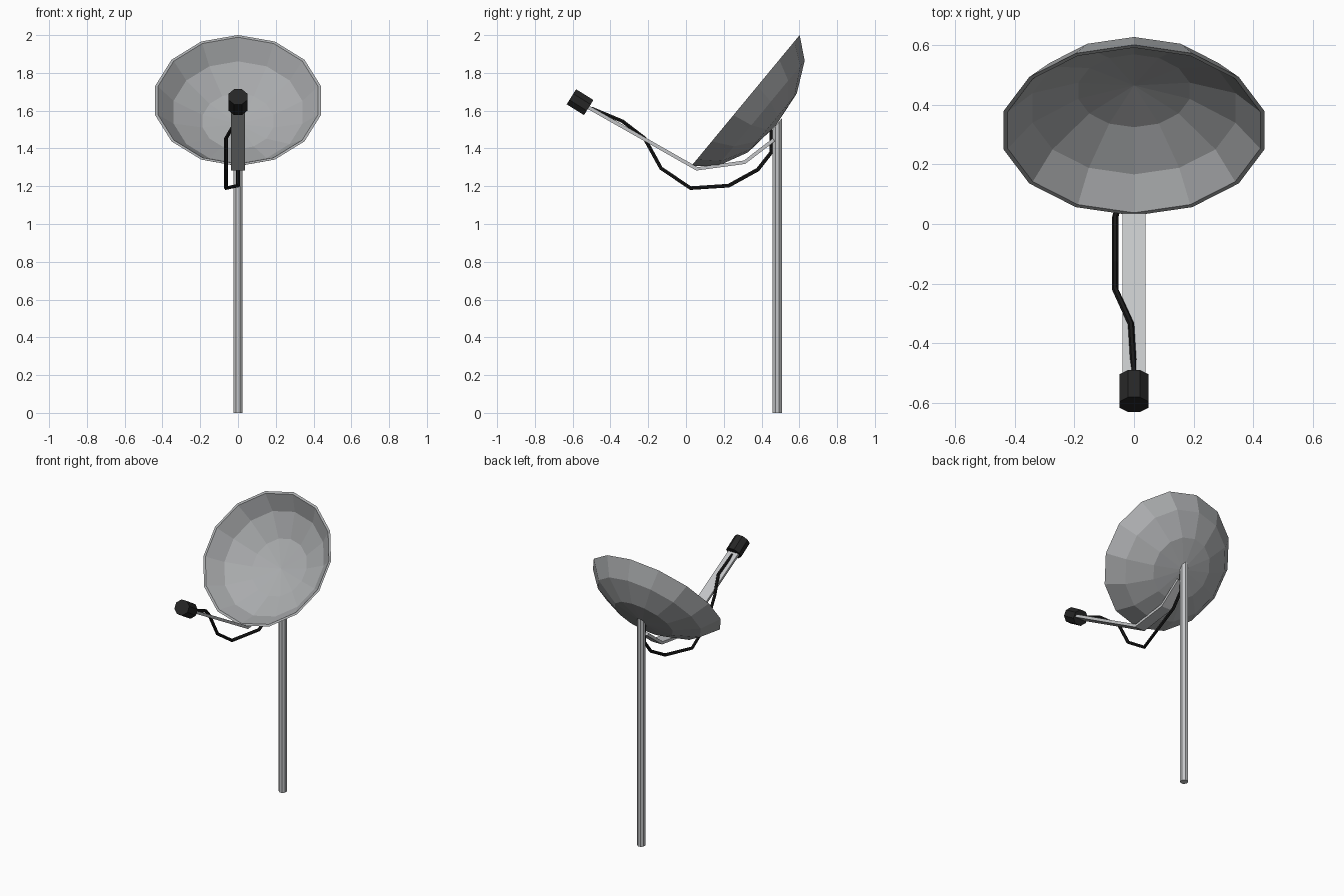
import bpy, bmesh, math
from mathutils import Vector, Matrix

if "Cube" in bpy.data.objects:
    bpy.data.objects.remove(bpy.data.objects["Cube"])


def material(name, rgb):
    m = bpy.data.materials.new(name)
    m.diffuse_color = (*rgb, 1)
    m.use_nodes = True
    m.node_tree.nodes["Principled BSDF"].inputs["Base Color"].default_value = m.diffuse_color
    return m


DISH = material("dish grey", (0.40, 0.41, 0.42))
STEEL = material("light steel", (0.55, 0.56, 0.57))
DARK = material("receiver black", (0.019, 0.019, 0.019))
CABLE = material("cable black", (0.010, 0.010, 0.010))


def finish(bm, name, mat):
    bmesh.ops.recalc_face_normals(bm, faces=bm.faces)
    me = bpy.data.meshes.new(name)
    bm.to_mesh(me)
    bm.free()
    me.materials.append(mat)
    ob = bpy.data.objects.new(name, me)
    bpy.context.collection.objects.link(ob)
    return ob


def loft(bm, rings, cap=True):
    """Join closed rings of points; a one-point ring makes a fan."""
    vr = [[bm.verts.new(p) for p in r] for r in rings]
    for a, b in zip(vr, vr[1:]):
        n = max(len(a), len(b))
        for i in range(n):
            j = (i + 1) % n
            if len(a) == 1:
                bm.faces.new((a[0], b[i], b[j]))
            elif len(b) == 1:
                bm.faces.new((a[i], a[j], b[0]))
            else:
                bm.faces.new((a[i], a[j], b[j], b[i]))
    if cap:
        bm.faces.new(vr[0])
        bm.faces.new(vr[-1])


# Dish: thin 14-sided bowl, tilted up towards the front
centre = Vector((0, 0.315, 1.6535))
up = Vector((0, 0.637, 0.77)).normalized()
back = Vector((0, 0.77, -0.637)).normalized()
side = Vector((1, 0, 0))
profile = [(0, 0.208), (0.203, 0.185), (0.362, 0.107), (0.45, 0),
           (0.435, 0), (0.35, 0.097), (0.192, 0.172), (0, 0.195)]
rings = []
for r, d in profile:
    n = 14 if r else 1
    rings.append([centre + back * d
                  + up * r * math.cos(2 * math.pi * i / 14)
                  + side * r * math.sin(2 * math.pi * i / 14) for i in range(n)])
bm = bmesh.new()
loft(bm, rings, cap=False)
finish(bm, "dish", DISH)

# Pole: octagonal, top cut to follow the back of the dish
bm = bmesh.new()
rings = [[], []]
for i in range(8):
    a = math.pi / 4 * (i + 0.5)
    x, y = 0.026 * math.cos(a), 0.483 + 0.026 * math.sin(a)
    rings[0].append((x, y, 0))
    rings[1].append((x, y, 1.53 + (y - 0.483) * 1.2))
loft(bm, rings)
finish(bm, "pole", STEEL)

# Support arm: flat strip bent under the dish
path = [Vector(p) for p in ((0, -0.515, 1.617), (0, 0.058, 1.292),
                            (0, 0.31, 1.327), (0, 0.465, 1.446))]
bm = bmesh.new()
rings = []
for i, p in enumerate(path):
    t = (path[min(i + 1, 3)] - path[max(i - 1, 0)]).normalized()
    nrm = Vector((0, -t.z, t.y)) * 0.0095
    w = side * 0.038
    rings.append([p - w - nrm, p + w - nrm, p + w + nrm, p - w + nrm])
loft(bm, rings)
finish(bm, "support_arm", STEEL)

# Receiver: octagonal block at the end of the arm
axis = Vector((0, 0.85, -0.53)).normalized()
cross = Vector((0, 0.53, 0.85)).normalized()
mid = Vector((0, -0.561, 1.645))
rings = []
for s in (-0.054, 0.054):
    rings.append([mid + axis * s
                  + side * 0.0535 * math.cos(math.pi / 4 * (i + 0.5))
                  + cross * 0.051 * math.sin(math.pi / 4 * (i + 0.5)) for i in range(8)])
bm = bmesh.new()
loft(bm, rings)
finish(bm, "receiver", DARK)

# Cable: hangs from the receiver and runs back to the pole
points = [(0, -0.50, 1.612), (-0.01, -0.336, 1.544), (-0.063, -0.22, 1.455),
          (-0.063, -0.132, 1.295), (-0.063, 0.024, 1.19), (0, 0.226, 1.203),
          (0, 0.38, 1.288), (0, 0.452, 1.38), (0, 0.452, 1.50)]
cu = bpy.data.curves.new("cable", 'CURVE')
cu.dimensions = '3D'
cu.bevel_depth = 0.0105
cu.bevel_resolution = 1
cu.use_fill_caps = True
sp = cu.splines.new('POLY')
sp.points.add(len(points) - 1)
for q, p in zip(sp.points, points):
    q.co = (*p, 1)
sp.use_smooth = False
cu.materials.append(CABLE)
cable = bpy.data.objects.new("cable", cu)
bpy.context.collection.objects.link(cable)
